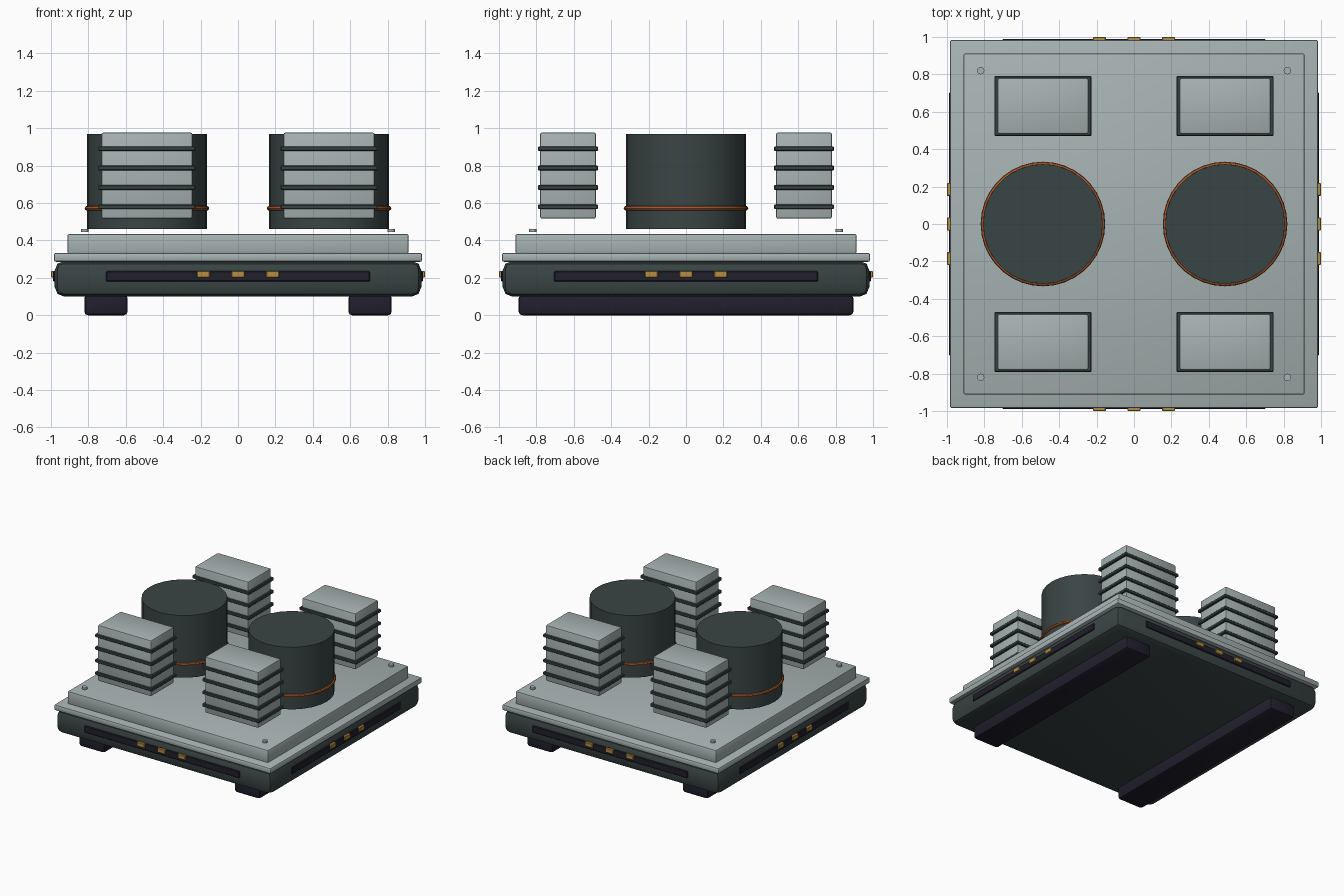
import bpy
import math

if "Cube" in bpy.data.objects:
    bpy.data.objects.remove(bpy.data.objects["Cube"])


def material(name, r, g, b):
    m = bpy.data.materials.new(name)
    m.diffuse_color = (r, g, b, 1)
    m.use_nodes = True
    m.node_tree.nodes["Principled BSDF"].inputs["Base Color"].default_value = m.diffuse_color
    return m


LIGHT = material("light_grey", 0.39, 0.45, 0.45)
DARK = material("dark_green_grey", 0.042, 0.058, 0.058)
BLACK = material("blue_black", 0.015, 0.014, 0.025)
GOLD = material("gold", 0.47, 0.27, 0.05)
COPPER = material("copper", 0.36, 0.095, 0.026)


def finish(ob, name, mat):
    ob.name = name
    ob.data.materials.append(mat)
    bpy.ops.object.shade_smooth_by_angle(angle=math.radians(30))
    return ob


def box(name, center, size, mat, bevel=0.0, segments=2):
    bpy.ops.mesh.primitive_cube_add(size=1, location=center)
    ob = bpy.context.object
    ob.scale = size
    bpy.ops.object.transform_apply(location=False, rotation=False, scale=True)
    if bevel:
        mod = ob.modifiers.new("bevel", "BEVEL")
        mod.width = bevel
        mod.segments = segments
        bpy.ops.object.modifier_apply(modifier="bevel")
    return finish(ob, name, mat)


def cylinder(name, center, radius, height, mat, sides):
    bpy.ops.mesh.primitive_cylinder_add(
        vertices=sides, radius=radius, depth=height, location=center)
    return finish(bpy.context.object, name, mat)


# Base body, rim plate and raised deck
box("base_body", (0, 0, 0.195), (1.96, 1.96, 0.19), DARK, 0.05)
box("rim_plate", (0, 0, 0.31), (1.97, 1.97, 0.048), LIGHT, 0.012)
box("raised_deck", (0, 0, 0.382), (1.824, 1.824, 0.106), LIGHT, 0.01)

for sx in (-1, 1):
    # Skid running front to back
    box("skid", (sx * 0.706, 0, 0.055), (0.232, 1.79, 0.11), BLACK, 0.02)

    # Drum with copper band
    cylinder("drum", (sx * 0.487, 0, 0.715), 0.32, 0.51, DARK, 28)
    bpy.ops.mesh.primitive_torus_add(
        major_segments=36, minor_segments=8, major_radius=0.32,
        minor_radius=0.013, location=(sx * 0.487, 0, 0.572))
    finish(bpy.context.object, "drum_band", COPPER)

    for sy in (-1, 1):
        # Finned block at each corner
        x, y = sx * 0.487, sy * 0.631
        box("stack_block", (x, y, 0.747), (0.486, 0.298, 0.46), LIGHT, 0.01)
        for i in range(4):
            box("stack_fin", (x, y, 0.58 + i * 0.1035),
                (0.52, 0.322, 0.026), DARK, 0.005, 1)
        # Deck bolt
        cylinder("deck_bolt", (sx * 0.82, sy * 0.82, 0.453),
                 0.02, 0.016, LIGHT, 16)

# Dark slot strip and gold contacts on each of the four sides
for k in range(4):
    a = k * math.pi / 2
    c, s = math.cos(a), math.sin(a)

    def side_box(name, offset, depth, z, size, mat, bevel):
        ob = box(name, (offset * c - depth * s, offset * s + depth * c, z),
                 size, mat, bevel, 1)
        ob.rotation_euler.z = a

    side_box("side_slot", 0, 0.977, 0.208, (1.41, 0.024, 0.056), BLACK, 0.005)
    for i in (-1, 0, 1):
        side_box("side_contact", i * 0.185, 0.987, 0.219,
                 (0.068, 0.026, 0.034), GOLD, 0.003)
